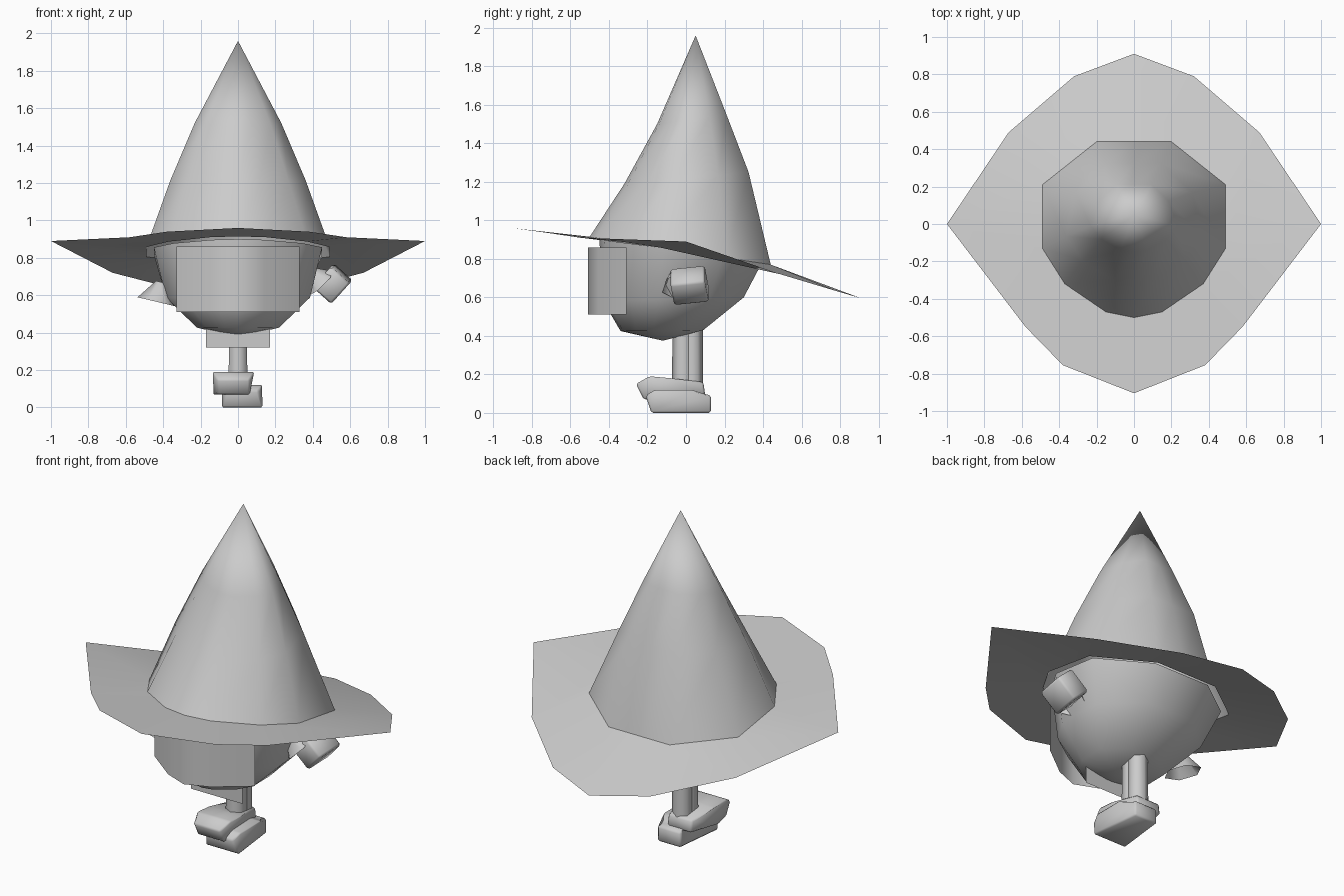
import bpy, bmesh, math
from mathutils import Vector, Matrix

if "Cube" in bpy.data.objects:
    bpy.data.objects.remove(bpy.data.objects["Cube"])

# Half outline of the twelve-sided hat base, front to back (x, y)
HALF = [(0, -.50), (.15, -.47), (.37, -.32), (.49, -.13), (.49, .21), (.20, .44), (0, .44)]


def full(half):
    return half + [(-p[0],) + tuple(p[1:]) for p in half[-2:0:-1]]


def ring(width, yf, zf, yb, zb, pinch=1):
    """Hat outline scaled and tilted between a front and a back point."""
    pts = []
    for x, y in full(HALF):
        t = (y + .5) / .94
        k = pinch if .1 < y < .3 else 1
        pts.append((x / .49 * width * k, yf + (yb - yf) * t, zf + (zb - zf) * t))
    return pts


def finish(name, bm, angle=75, recalc=True):
    if recalc:
        bmesh.ops.recalc_face_normals(bm, faces=bm.faces)
    me = bpy.data.meshes.new(name)
    bm.to_mesh(me)
    bm.free()
    ob = bpy.data.objects.new(name, me)
    bpy.context.collection.objects.link(ob)
    bpy.ops.object.select_all(action='DESELECT')
    ob.select_set(True)
    bpy.context.view_layer.objects.active = ob
    bpy.ops.object.shade_smooth_by_angle(angle=math.radians(angle))
    return ob


def loft(name, rings, tip=None):
    bm = bmesh.new()
    loops = [[bm.verts.new(p) for p in r] for r in rings]
    n = len(loops[0])
    for a, b in zip(loops, loops[1:]):
        for i in range(n):
            j = (i + 1) % n
            bm.faces.new((a[i], a[j], b[j], b[i]))
    if tip:
        t = bm.verts.new(tip)
        for i in range(n):
            bm.faces.new((loops[-1][i], loops[-1][(i + 1) % n], t))
    return finish(name, bm)


def tube(name, a, b, r1, r2, sides=6, caps=True):
    a, b = Vector(a), Vector(b)
    bm = bmesh.new()
    rot = (b - a).to_track_quat('Z', 'Y').to_matrix().to_4x4()
    bmesh.ops.create_cone(bm, cap_ends=caps, segments=sides, radius1=r1, radius2=r2,
                          depth=(b - a).length, matrix=Matrix.Translation((a + b) / 2) @ rot)
    return finish(name, bm)


# Pointed hat cone
base = ring(.49, -.50, .915, .44, .77)
loft("hat_cone", [base, ring(.362, -.32, 1.19, .325, 1.25, .86),
                  ring(.232, -.15, 1.50, .21, 1.55, .8)], (0, .05, 1.96))

# Wide tilted brim
brim = [(0, -.905, .96), (.38, -.755, .94), (.58, -.55, .91), (1, 0, .89),
        (.67, .49, .72), (.32, .79, .63), (0, .91, .595)]
brim_ob = loft("hat_brim", [base, full(brim)])
if sum(p.normal.z for p in brim_ob.data.polygons) < 0:
    brim_ob.data.flip_normals()

# Bowl-shaped head
loft("head", [ring(.45, -.45, .90, .40, .79), ring(.385, -.43, .58, .30, .60, .95),
              ring(.22, -.34, .425, .09, .43)], (0, -.12, .375))


# Flat strips: a path (x, y) raised between two heights
def panel(name, path, z0, z1):
    bm = bmesh.new()
    cols = [(bm.verts.new((x, y, z0)), bm.verts.new((x, y, z1))) for x, y in path]
    for a, b in zip(cols, cols[1:]):
        bm.faces.new((a[0], b[0], b[1], a[1]))
    return finish(name, bm, recalc=False)


# Wrapped face panel
panel("face_panel", [(-.33, -.31), (-.14, -.455), (0, -.51), (.14, -.455), (.33, -.31)], .51, .86)

# Flat collar under the front of the head
panel("collar", [(-.17, -.20), (.17, -.20)], .32, .43)

# Sleeves and hands
tube("right_sleeve", (.37, -.05, .73), (.435, -.03, .66), .03, .10, 6, False)
tube("left_sleeve", (-.41, -.11, .67), (-.435, -.11, .565), .03, .105, 6, False)
bm = bmesh.new()
bmesh.ops.create_cube(bm, size=1, matrix=Matrix.Translation((.505, .018, .662))
                      @ Matrix.Rotation(math.radians(42), 4, 'Y')
                      @ Matrix.Rotation(math.radians(8), 4, 'X')
                      @ Matrix.Diagonal((.135, .18, .15, 1)))
bmesh.ops.bevel(bm, geom=bm.edges[:], offset=.012, segments=1, affect='EDGES')
finish("right_hand", bm)

# Two overlapping legs
tube("front_leg", (0, -.015, .14), (0, -.015, .43), .058, .055)
tube("back_leg", (0, .032, .08), (0, .032, .43), .058, .055)


# Boots: side profile (y, z) extruded across x, narrowed toward toe and heel
def boot(name, profile, x0, x1):
    bm = bmesh.new()
    f = bm.faces.new([bm.verts.new((x0, y, z)) for y, z in profile])
    ext = bmesh.ops.extrude_face_region(bm, geom=[f])['geom']
    bmesh.ops.translate(bm, vec=(x1 - x0, 0, 0),
                        verts=[v for v in ext if isinstance(v, bmesh.types.BMVert)])
    mid = (x0 + x1) / 2
    for v in bm.verts:
        k = .75 if v.co.y < -.2 else .68 if v.co.y > .07 else 1
        v.co.x = mid + (v.co.x - mid) * k
    bmesh.ops.recalc_face_normals(bm, faces=bm.faces)
    bmesh.ops.bevel(bm, geom=bm.edges[:], offset=.01, segments=1, affect='EDGES')
    return finish(name, bm)


boot("front_boot", [(-.26, .15), (-.19, .19), (-.08, .18), (.09, .16), (.10, .09), (-.12, .07), (-.22, .07)],
     -.14, .09)
boot("back_boot", [(-.21, .09), (-.16, .12), (.03, .12), (.09, .10), (.13, .09), (.13, 0), (-.18, 0)],
     -.09, .135)
